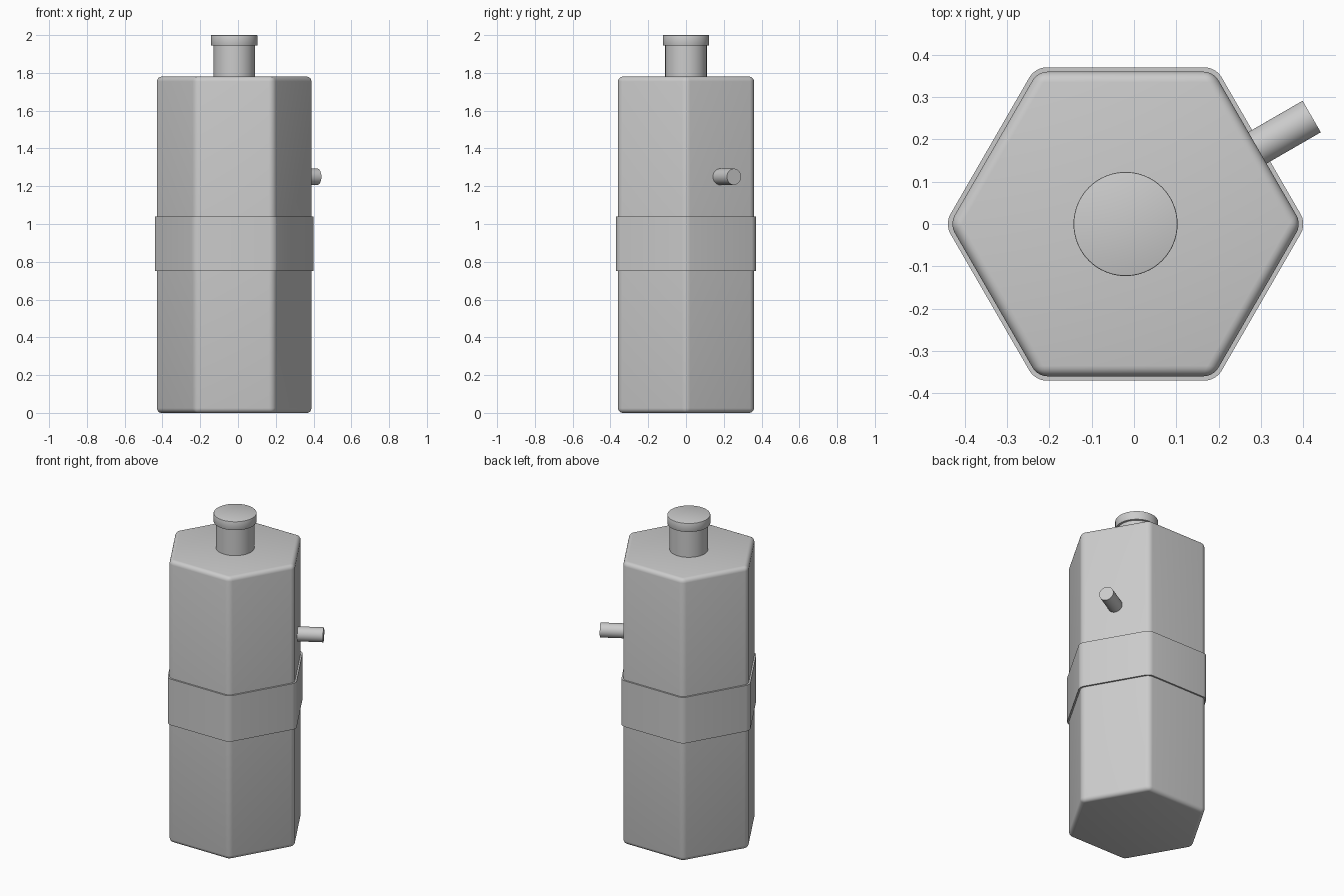
import bpy
import math

cube = bpy.data.objects.get("Cube")
if cube:
    bpy.data.objects.remove(cube, do_unlink=True)

CENTRE_X = -0.02

# Single plain grey
grey = bpy.data.materials.new("plain_grey")
grey.use_nodes = True
colour = (0.6, 0.6, 0.6, 1)
grey.diffuse_color = colour
grey.node_tree.nodes["Principled BSDF"].inputs["Base Color"].default_value = colour


def prism(name, sides, radius, bottom, top):
    """Upright prism on the bottle axis."""
    bpy.ops.mesh.primitive_cylinder_add(
        vertices=sides, radius=radius, depth=top - bottom,
        location=(CENTRE_X, 0, (bottom + top) / 2))
    return finish(name)


def finish(name):
    obj = bpy.context.object
    obj.name = name
    obj.data.materials.append(grey)
    return obj


def turn_hexagon(obj):
    """Put corners on the x axis and flat faces to front and back."""
    obj.rotation_euler.z = math.radians(30)


def bevel(obj, width, segments, vertical_only=False):
    mod = obj.modifiers.new("rounded_edges", 'BEVEL')
    mod.width = width
    mod.segments = segments
    mod.limit_method = 'ANGLE'
    if vertical_only:
        mod.limit_method = 'WEIGHT'
        mesh = obj.data
        weight = mesh.attributes.new("bevel_weight_edge", 'FLOAT', 'EDGE')
        for edge in mesh.edges:
            a, b = (mesh.vertices[i].co for i in edge.vertices)
            weight.data[edge.index].value = float(abs(a.z - b.z) > 0.01)
    bpy.context.view_layer.objects.active = obj
    bpy.ops.object.modifier_apply(modifier=mod.name)


def smooth(obj):
    bpy.ops.object.select_all(action='DESELECT')
    obj.select_set(True)
    bpy.context.view_layer.objects.active = obj
    bpy.ops.object.shade_smooth_by_angle(angle=math.radians(35))


# Hexagonal body, rounded all over
apothem_to_radius = 1 / math.cos(math.radians(30))
body = prism("body", 6, 0.36 * apothem_to_radius, 0, 1.78)
turn_hexagon(body)
bevel(body, 0.025, 5)

# Raised band with crisp top and bottom rims
band = prism("band", 6, 0.37 * apothem_to_radius, 0.75, 1.04)
turn_hexagon(band)
bevel(band, 0.025, 5, vertical_only=True)

# Neck and its slightly wider cap
neck = prism("neck", 64, 0.11, 1.76, 1.96)
cap = prism("cap", 64, 0.123, 1.945, 2.0)
bevel(cap, 0.003, 2)

# Side peg, square to the back left face
angle = math.radians(30)
inner, outer = 0.33, 0.508
middle = (inner + outer) / 2
bpy.ops.mesh.primitive_cylinder_add(
    vertices=48, radius=0.043, depth=outer - inner,
    location=(CENTRE_X + middle * math.cos(angle), middle * math.sin(angle), 1.25),
    rotation=(0, math.radians(90), angle))
peg = finish("side_peg")

for part in (body, band, neck, cap, peg):
    smooth(part)
